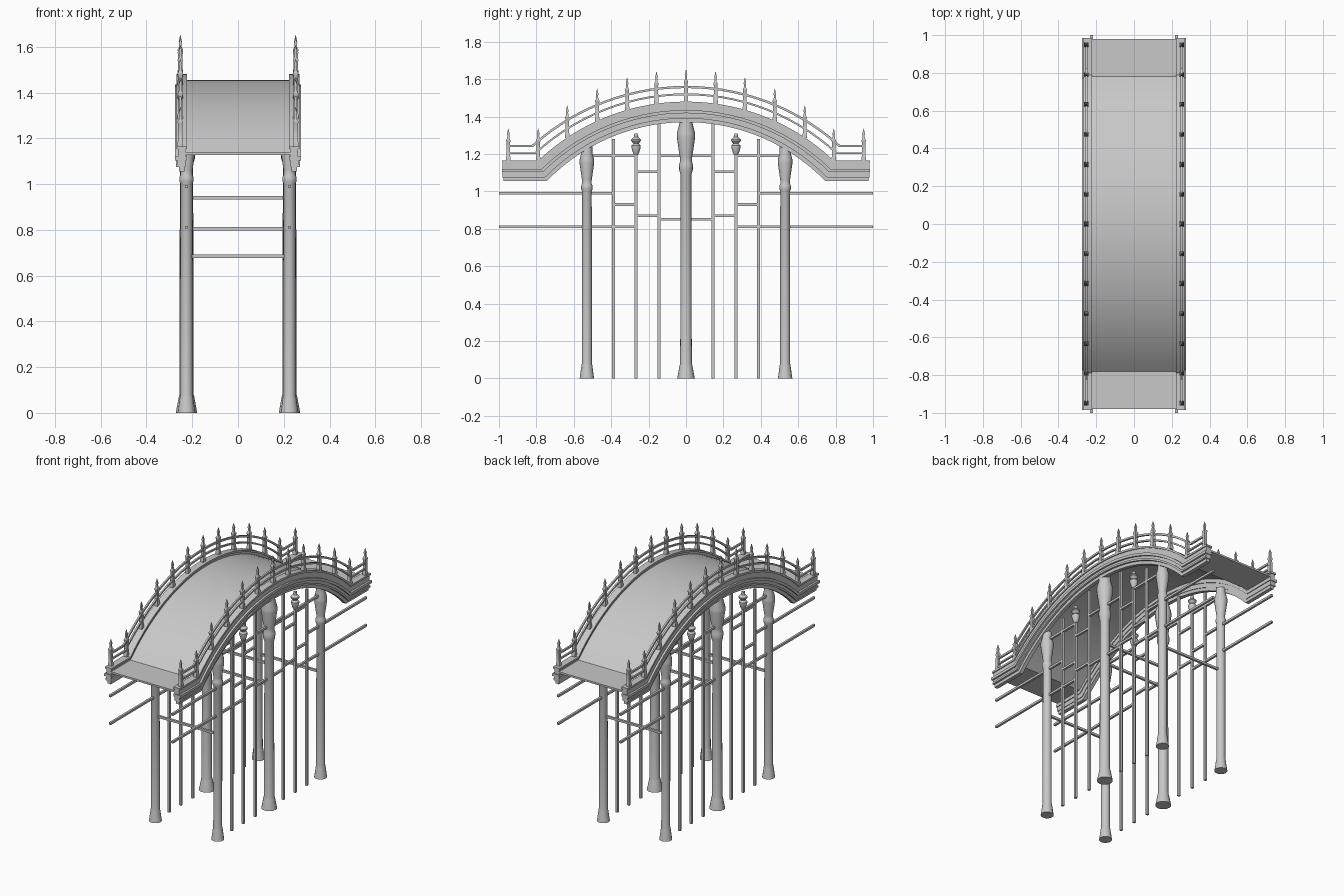
import bpy, bmesh, math
from mathutils import Vector

cube = bpy.data.objects.get("Cube")
if cube:
    bpy.data.objects.remove(cube, do_unlink=True)

stone = bpy.data.materials.new("plain_grey")
stone.use_nodes = True
GREY = (0.58, 0.58, 0.58, 1)
stone.diffuse_color = GREY
stone.node_tree.nodes["Principled BSDF"].inputs["Base Color"].default_value = GREY

# Arch layout: flat landings joined by a circular arc
RADIUS, CENTRE, FLAT = 1.148, 0.332, 1.165
COL_X = 0.225
made = []


def finish(name, bm):
    bmesh.ops.recalc_face_normals(bm, faces=bm.faces)
    mesh = bpy.data.meshes.new(name)
    bm.to_mesh(mesh)
    bm.free()
    mesh.materials.append(stone)
    obj = bpy.data.objects.new(name, mesh)
    bpy.context.collection.objects.link(obj)
    made.append(obj)
    return obj


def arch_path(drop, end, segments=28):
    """Points (y, z) of the bridge line, lowered by drop."""
    r, flat = RADIUS - drop, FLAT - drop
    half = math.acos((flat - CENTRE) / r)
    pts = [(-end, flat)]
    for i in range(segments + 1):
        a = -half + 2 * half * i / segments
        pts.append((r * math.sin(a), CENTRE + r * math.cos(a)))
    return pts + [(end, flat)]


def arch_strip(name, x0, x1, top, bottom, end):
    """Rectangular band that follows the arch."""
    bm = bmesh.new()
    rings = []
    for (ya, za), (yb, zb) in zip(arch_path(top, end), arch_path(bottom, end)):
        rings.append([bm.verts.new(p) for p in
                      ((x0, ya, za), (x1, ya, za), (x1, yb, zb), (x0, yb, zb))])
    for a, b in zip(rings, rings[1:]):
        for k in range(4):
            n = (k + 1) % 4
            bm.faces.new((a[k], a[n], b[n], b[k]))
    bm.faces.new(rings[0])
    bm.faces.new(rings[-1])
    return finish(name, bm)


def lathe(name, profile, x, y, z=0, sides=16, turn=0):
    """Turned part from (radius, height) pairs."""
    bm = bmesh.new()
    rings = []
    for r, h in profile:
        rings.append([bm.verts.new((x + r * math.cos(turn + math.tau * i / sides),
                                    y + r * math.sin(turn + math.tau * i / sides), z + h))
                      for i in range(sides)])
    for a, b in zip(rings, rings[1:]):
        for i in range(sides):
            n = (i + 1) % sides
            bm.faces.new((a[i], a[n], b[n], b[i]))
    bm.faces.new(rings[0])
    bm.faces.new(rings[-1])
    return finish(name, bm)


def bar(name, a, b, t=0.014):
    """Square bar along one axis from a to b."""
    a, b = Vector(a), Vector(b)
    size = [max(abs(d), t) for d in b - a]
    bm = bmesh.new()
    bmesh.ops.create_cube(bm, size=1)
    bmesh.ops.scale(bm, vec=size, verts=bm.verts)
    bmesh.ops.translate(bm, vec=(a + b) / 2, verts=bm.verts)
    return finish(name, bm)


def top_at(y):
    y = abs(y)
    return max(FLAT, CENTRE + math.sqrt(RADIUS ** 2 - y * y))


# Deck
arch_strip("deck", -0.232, 0.232, 0.025, 0.037, 0.98)

SIDE_COLUMN = [(0.039, 0), (0.037, 0.01), (0.029, 0.07), (0.027, 0.08), (0.026, 1.0),
               (0.030, 1.01), (0.031, 1.03), (0.026, 1.04), (0.026, 1.06),
               (0.039, 1.15), (0.039, 1.17), (0.029, 1.21), (0.029, 1.24)]
MID_COLUMN = [(0.047, 0), (0.045, 0.01), (0.034, 0.07), (0.031, 0.08), (0.029, 1.09),
              (0.036, 1.11), (0.037, 1.145), (0.031, 1.16), (0.033, 1.18),
              (0.049, 1.29), (0.049, 1.31), (0.036, 1.36), (0.036, 1.39)]
POST = [(0.017, 0), (0.017, 0.02), (0.014, 0.025), (0.013, 0.1), (0.016, 0.105), (0.016, 0.112),
        (0.009, 0.12), (0.007, 0.135), (0.010, 0.147), (0.006, 0.157), (0.001, 0.175)]
KNOB = [(0.010, 0), (0.016, 0.01), (0.025, 0.04), (0.025, 0.05), (0.014, 0.06),
        (0.026, 0.075), (0.026, 0.082), (0.012, 0.095), (0.010, 0.11)]
POST_Y = (0, 0.158, 0.315, 0.475, 0.635, 0.79, 0.95)

for side, s in (("left", 1), ("right", -1)):
    # Stepped edge beams: inner x, outer x, top drop, bottom drop, end
    bands = [(0.223, 0.268, 0, 0.012, 0.985), (0.229, 0.262, 0.012, 0.045, 0.98),
             (0.225, 0.275, 0.045, 0.062, 0.985), (0.230, 0.264, 0.062, 0.078, 0.98),
             (0.230, 0.270, 0.078, 0.090, 0.98), (0.234, 0.258, 0.090, 0.110, 0.975)]
    for i, (x0, x1, d0, d1, end) in enumerate(bands):
        arch_strip(f"{side}_beam_band_{i + 1}", s * x0, s * x1, d0, d1, end)

    # Handrails
    for name, rise, t in (("upper", 0.084, 0.012), ("lower", 0.044, 0.010)):
        arch_strip(f"{side}_{name}_rail", s * 0.246, s * 0.257, -rise, t - rise, 0.95)

    # Railing posts with finials
    for y in sorted({k * p for p in POST_Y for k in (1, -1)}):
        lathe(f"{side}_railing_post", POST, s * 0.252, y, top_at(y) - 0.003, 4, math.pi / 4)

    # Columns
    x = s * COL_X
    lathe(f"{side}_middle_column", MID_COLUMN, x, 0)
    for e, k in (("front", -1), ("back", 1)):
        lathe(f"{side}_{e}_column", SIDE_COLUMN, x, k * 0.53)

        # Slim uprights and the turned knob between them
        for y, h in ((0.145, 1.36), (0.267, 1.31), (0.387, 1.28)):
            bar(f"{side}_{e}_upright", (x, k * y, 0), (x, k * y, h), 0.015)
        lathe(f"{side}_{e}_knob", KNOB, x, k * 0.267, 1.195, 12)

        # Lengthwise lattice bars
        for y0, y1, z in ((0.387, 1, 0.99), (0.267, 1, 0.81), (0.267, 0.53, 1.19),
                          (0.145, 0.267, 1.105), (0.267, 0.387, 0.93),
                          (0.145, 0.267, 0.87), (0, 0.145, 0.85), (0, 0.145, 1.19)):
            bar(f"{side}_{e}_lattice_bar", (x, k * y0, z), (x, k * y1, z))

# Cross bars between the columns
for name, y, z in (("front", -0.53, 0.685), ("back", 0.53, 0.685),
                   ("middle_lower", 0, 0.805), ("middle_upper", 0, 0.94)):
    bar(f"{name}_cross_bar", (-COL_X, y, z), (COL_X, y, z))

# Smooth the curved faces, keep the sharp edges
bpy.ops.object.select_all(action="DESELECT")
for obj in made:
    obj.select_set(True)
bpy.context.view_layer.objects.active = made[0]
bpy.ops.object.shade_smooth_by_angle(angle=math.radians(30))
